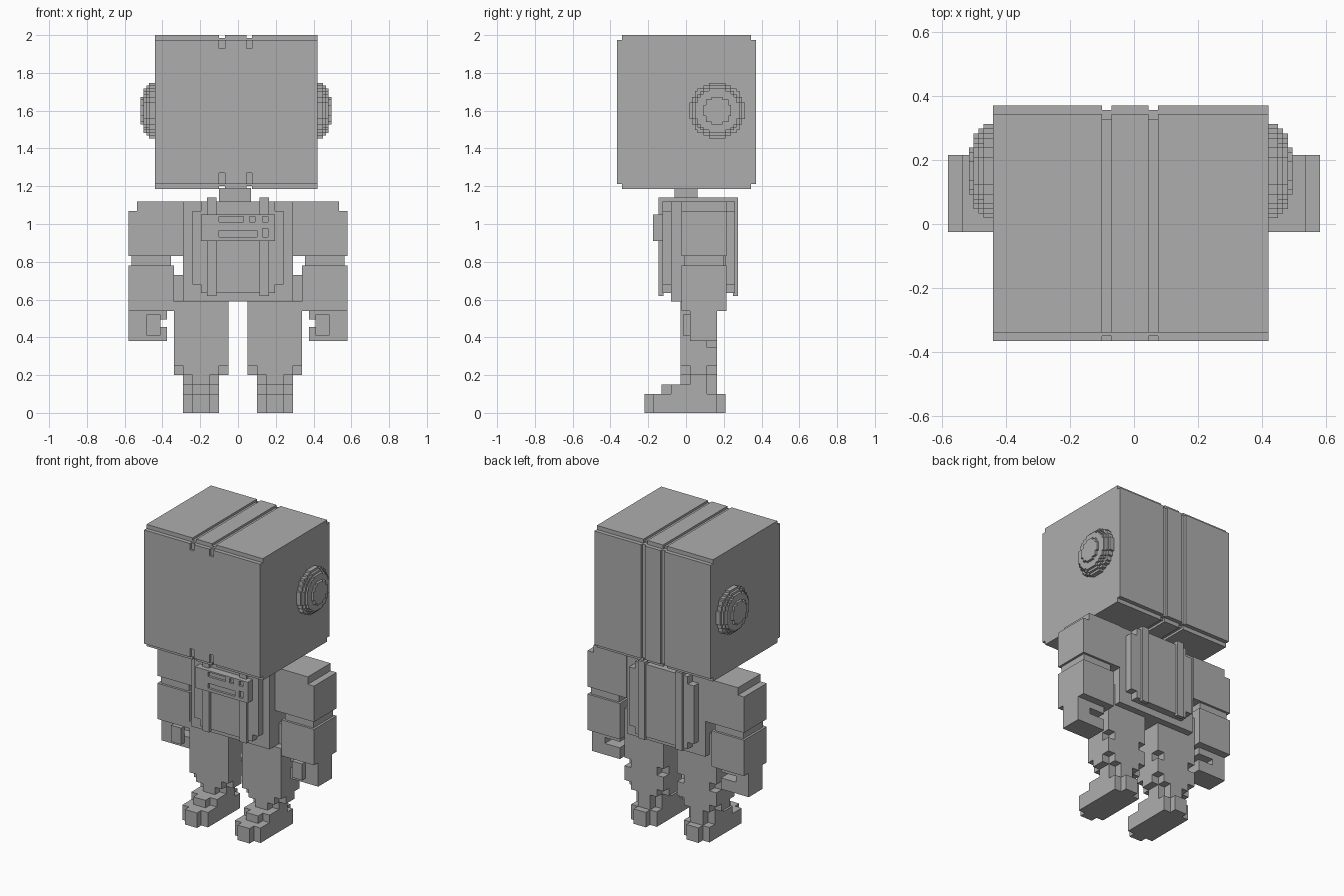
import bpy
import bmesh
import math

default = bpy.data.objects.get("Cube")
if default:
    bpy.data.objects.remove(default)

grey = bpy.data.materials.new("plain_grey")
grey.use_nodes = True
grey.diffuse_color = (0.42, 0.42, 0.42, 1)
grey.node_tree.nodes["Principled BSDF"].inputs["Base Color"].default_value = grey.diffuse_color


def finish(name, bm):
    bmesh.ops.recalc_face_normals(bm, faces=bm.faces)
    mesh = bpy.data.meshes.new(name)
    bm.to_mesh(mesh)
    bm.free()
    mesh.materials.append(grey)
    obj = bpy.data.objects.new(name, mesh)
    bpy.context.scene.collection.objects.link(obj)
    return obj


def boxes(name, *parts, side=1):
    """Boxes given as (x0, x1, y0, y1, z0, z1); side -1 mirrors them in x."""
    bm = bmesh.new()
    for x0, x1, y0, y1, z0, z1 in parts:
        verts = bmesh.ops.create_cube(bm, size=1)["verts"]
        for v in verts:
            v.co.x = side * (x1 if v.co.x > 0 else x0)
            v.co.y = y1 if v.co.y > 0 else y0
            v.co.z = z1 if v.co.z > 0 else z0
    return finish(name, bm)


def add_slice(bm, profile, x0, x1):
    """Extrude a (y, z) outline along x."""
    face = bm.faces.new([bm.verts.new((x0, y, z)) for y, z in profile])
    new = bmesh.ops.extrude_face_region(bm, geom=[face], use_keep_orig=True)["geom"]
    for v in new:
        if isinstance(v, bmesh.types.BMVert):
            v.co.x = x1


def stepped_circle(radius, cy, cz, step=0.0147):
    """Blocky circle outline made of rows of square cells."""
    n = round(radius / step)
    right = []
    for i in range(-n, n):
        half = round(math.sqrt(n * n - (i + 0.5) ** 2)) * step
        right += [(half, i * step), (half, (i + 1) * step)]
    outline = right + [(-y, z) for y, z in reversed(right)]
    points = []
    for y, z in outline:
        p = (cy + y, cz + z)
        if not points or math.dist(p, points[-1]) > 1e-5:
            points.append(p)
    return points


# Head: slices of a notched outline, with narrower slices as grooves
F, B, LO, HI = -0.365, 0.37, 1.185, 2.0
E, G = 0.027, 0.015
plain = [(F, LO + E), (F, HI - E), (F + E, HI - E), (F + E, HI), (B - E, HI), (B - E, HI - E),
         (B, HI - E), (B, LO + E), (B - E, LO + E), (B - E, LO), (F + E, LO), (F + E, LO + E)]
grooved = [(F, 1.27), (F, 1.93), (F + G, 1.93), (F + G, HI - E), (F + E, HI - E), (F + E, HI - G),
           (B - E - G, HI - G), (B - E - G, HI - E), (B - G, HI - E), (B - G, LO + E),
           (B - E - G, LO + E), (B - E - G, LO + G), (F + E, LO + G), (F + E, LO + E),
           (F + G, LO + E), (F + G, 1.27)]
cuts = [-0.44, -0.10, -0.07, 0.045, 0.075, 0.42]
bm = bmesh.new()
for i in range(len(cuts) - 1):
    add_slice(bm, grooved if i % 2 else plain, cuts[i], cuts[i + 1])
finish("head", bm)

# Ears: domes of stacked blocky discs
for name, base, side in (("left_ear", 0.42, 1), ("right_ear", -0.44, -1)):
    bm = bmesh.new()
    for i, radius in enumerate((0.147, 0.14, 0.132, 0.111, 0.075)):
        x = base + side * i * G
        add_slice(bm, stepped_circle(radius, 0.165, 1.6), x, x + side * G)
    finish(name, bm)

# Neck and torso
boxes("neck", (-0.10, 0.07, -0.06, 0.06, 1.11, 1.19))
boxes("torso", (-0.29, 0.29, -0.08, 0.21, 0.59, 1.12))
for name, y0, y1 in (("chest_plate", -0.125, -0.08), ("back_plate", 0.21, 0.26)):
    boxes(name, (-0.195, 0.195, y0, y1, 0.635, 1.12),
          (-0.24, -0.195, y0, y1, 0.68, 1.07), (0.195, 0.24, y0, y1, 0.68, 1.07))

# Straps running over the front, top and back
for name, side in (("left_strap", 1), ("right_strap", -1)):
    boxes(name, (0.113, 0.163, -0.145, -0.12, 0.62, 1.14),
          (0.113, 0.163, 0.25, 0.275, 0.62, 1.14),
          (0.113, 0.163, -0.12, 0.25, 1.11, 1.14), side=side)

# Control panel with recessed slots and buttons
panel = boxes("control_panel", (-0.195, 0.195, -0.175, -0.12, 0.91, 1.05))
slots = boxes("panel_cutter", *[(x0, x1, -0.2, -0.16, z0, z1) for x0, x1, z0, z1 in (
    (-0.10, 0.03, 1.01, 1.04), (0.06, 0.09, 1.01, 1.04), (0.13, 0.16, 1.01, 1.04),
    (-0.10, 0.10, 0.93, 0.965), (0.13, 0.16, 0.93, 0.975))])
slots.hide_render = True
slots.hide_set(True)
cut = panel.modifiers.new("slots", "BOOLEAN")
cut.operation = "DIFFERENCE"
cut.solver = "EXACT"
cut.object = slots

for label, side in (("left", 1), ("right", -1)):
    # Arm
    boxes(label + "_shoulder", (0.29, 0.58, -0.025, 0.215, 0.83, 1.07),
          (0.29, 0.535, -0.025, 0.215, 1.07, 1.12), side=side)
    boxes(label + "_elbow", (0.355, 0.565, -0.01, 0.2, 0.78, 0.83), side=side)
    boxes(label + "_forearm", (0.34, 0.58, -0.025, 0.215, 0.54, 0.78), side=side)
    # Hand: a grip open towards the body, with a thumb in front
    boxes(label + "_hand", (0.485, 0.58, 0.02, 0.165, 0.38, 0.54),
          (0.375, 0.485, 0.02, 0.165, 0.38, 0.455),
          (0.375, 0.485, 0.02, 0.165, 0.495, 0.54), side=side)
    boxes(label + "_thumb", (0.41, 0.485, -0.015, 0.02, 0.41, 0.52), side=side)
    # Leg with notched knee corners
    boxes(label + "_hip", (0.29, 0.34, 0.02, 0.165, 0.54, 0.73), side=side)
    boxes(label + "_leg", (0.05, 0.34, -0.03, 0.165, 0.40, 0.59),
          (0.05, 0.34, -0.03, 0.11, 0.345, 0.40), (0.10, 0.29, 0.11, 0.165, 0.345, 0.40),
          (0.05, 0.34, -0.03, 0.165, 0.25, 0.345),
          (0.10, 0.29, -0.03, 0.165, 0.20, 0.25),
          (0.05, 0.10, 0.02, 0.11, 0.20, 0.25), (0.29, 0.34, 0.02, 0.11, 0.20, 0.25), side=side)
    boxes(label + "_ankle", (0.10, 0.29, 0.02, 0.11, 0.10, 0.20),
          (0.15, 0.24, -0.03, 0.02, 0.10, 0.20), (0.15, 0.24, 0.11, 0.165, 0.10, 0.20), side=side)
    # Foot with narrow toe and heel
    boxes(label + "_foot", (0.10, 0.29, -0.175, 0.165, 0, 0.10),
          (0.15, 0.24, -0.22, -0.175, 0, 0.10), (0.15, 0.24, 0.165, 0.21, 0, 0.10),
          (0.10, 0.29, -0.08, 0.02, 0.10, 0.15),
          (0.15, 0.24, -0.13, -0.08, 0.10, 0.15), side=side)
